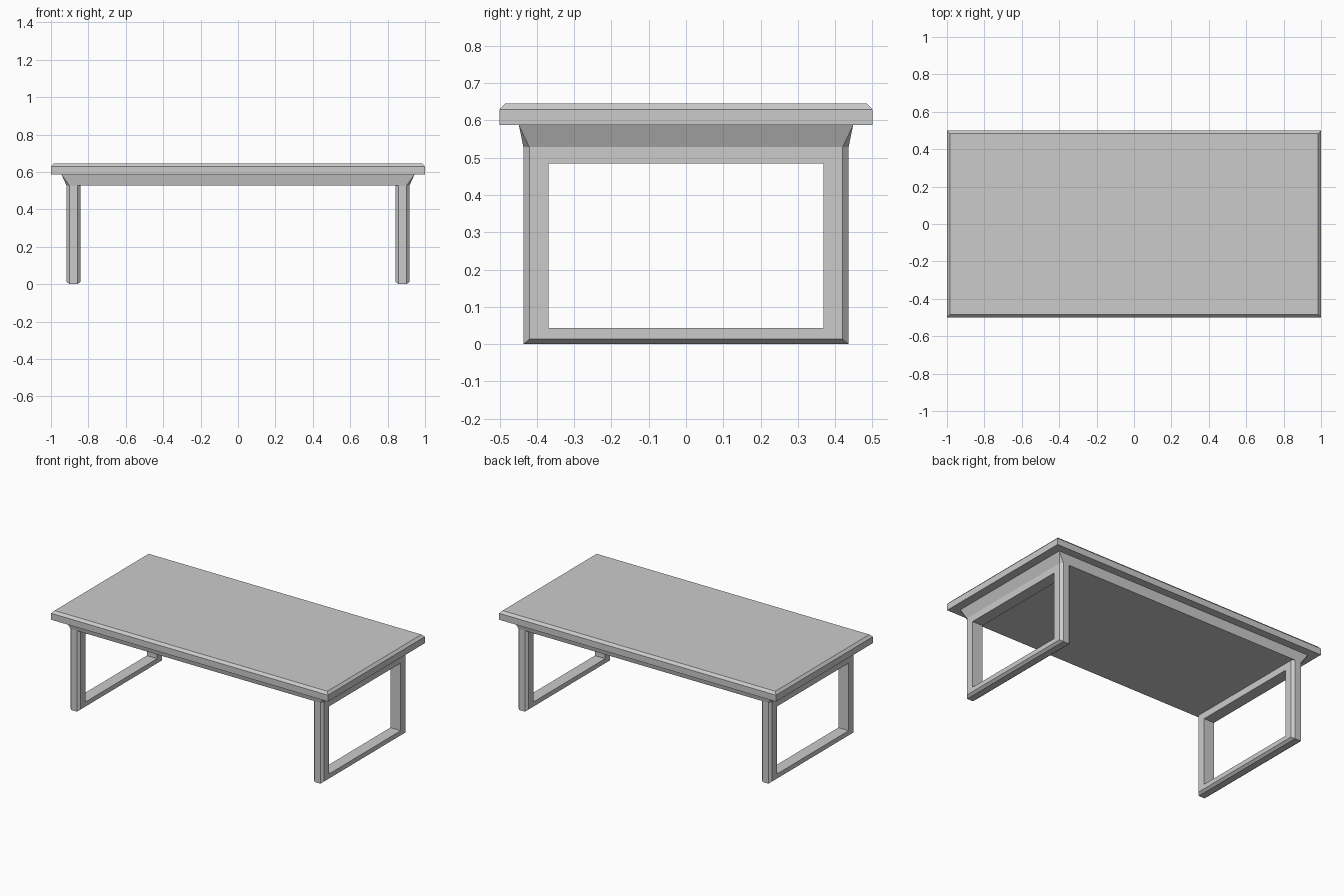
import bpy, bmesh, math

if "Cube" in bpy.data.objects:
    bpy.data.objects.remove(bpy.data.objects["Cube"])


def finish(name, bm):
    bmesh.ops.recalc_face_normals(bm, faces=bm.faces[:])
    mesh = bpy.data.meshes.new(name)
    bm.to_mesh(mesh)
    bm.free()
    obj = bpy.data.objects.new(name, mesh)
    bpy.context.collection.objects.link(obj)
    return obj


def rect(x, y, z):
    return [(sx * x, sy * y, z) for sx in (-1, 1) for sy in (-1, 1)]


def hull(name, points):
    bm = bmesh.new()
    verts = [bm.verts.new(p) for p in points]
    bmesh.ops.convex_hull(bm, input=verts)
    bmesh.ops.dissolve_limit(bm, angle_limit=math.radians(1),
                             verts=bm.verts[:], edges=bm.edges[:])
    return finish(name, bm)


# Tabletop with a chamfered upper rim
hull("tabletop", rect(1.0, 0.5, 0.587) + rect(1.0, 0.5, 0.629)
     + rect(0.985, 0.485, 0.645))

# Flared slab under the top, its lower corners cut to meet the chamfered legs
hull("under_slab", rect(0.944, 0.448, 0.587) + rect(0.917, 0.42, 0.528)
     + rect(0.901, 0.436, 0.528))

# Rectangular leg frame: section swept round the window, outer edges chamfered
section = [  # x, half width in y, bottom z, top z
    (0.842, 0.369, 0.043, 0.484),
    (0.842, 0.420, 0.013, 0.535),
    (0.858, 0.436, 0.000, 0.535),
    (0.901, 0.436, 0.000, 0.535),
    (0.917, 0.420, 0.013, 0.535),
    (0.917, 0.369, 0.043, 0.484),
]
bm = bmesh.new()
loops = [[bm.verts.new((x, y, z)) for y, z in ((-w, lo), (w, lo), (w, hi), (-w, hi))]
         for x, w, lo, hi in section]
for i, a in enumerate(loops):
    b = loops[(i + 1) % len(loops)]
    for j in range(4):
        k = (j + 1) % 4
        bm.faces.new((a[j], a[k], b[k], b[j]))
frames = finish("leg_frames", bm)
frames.modifiers.new("mirror", 'MIRROR').use_axis[0] = True
